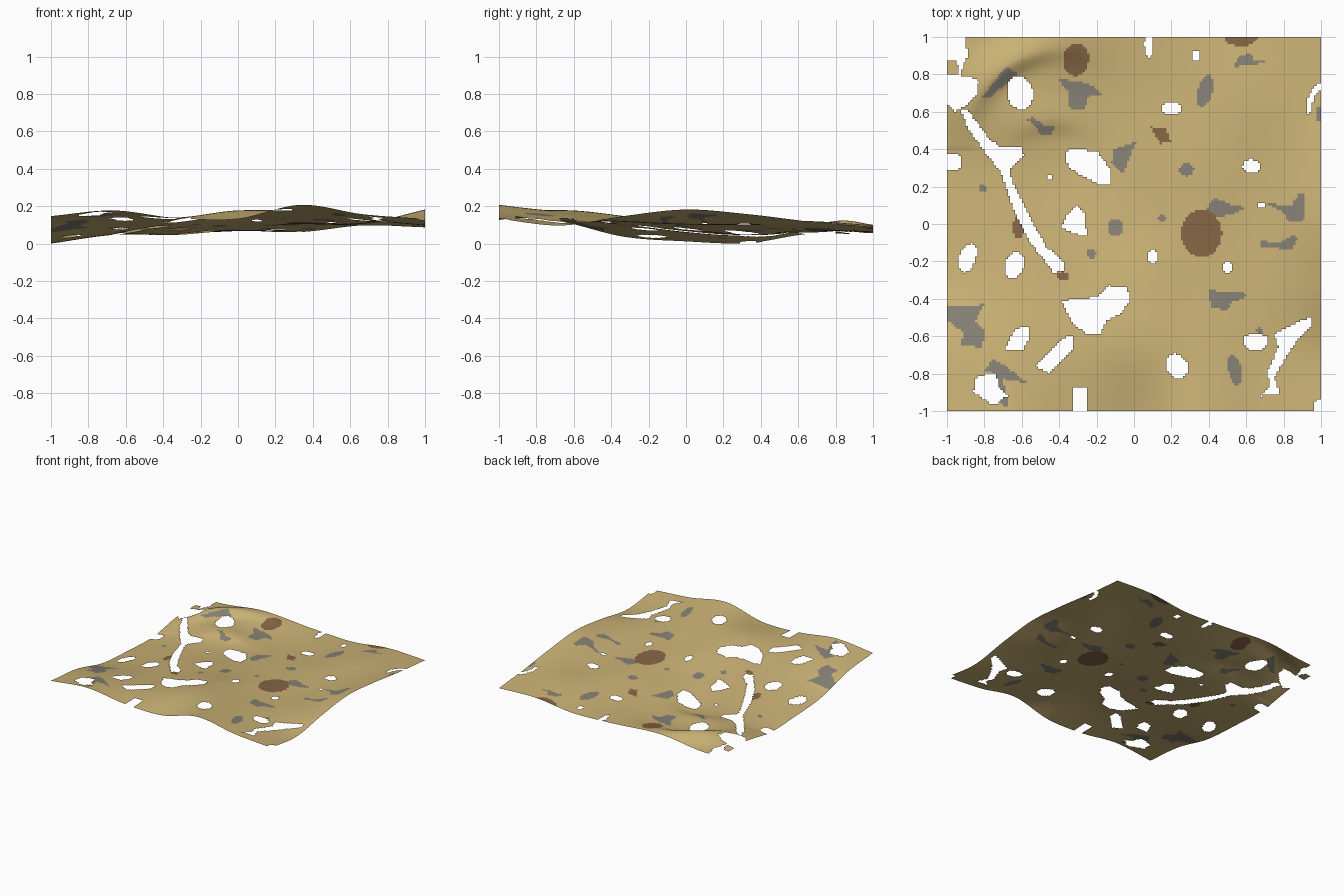
import bpy
import bmesh
import math

cube = bpy.data.objects.get("Cube")
if cube:
    bpy.data.objects.remove(cube)

CELLS = 160

# Rolling height of the sheet on a coarse lattice, in hundredths, front row first
HEIGHTS = [
    [15, 18, 14, 13.5, 21, 16, 13.5],
    [12, 14, 14, 18, 17, 13, 10],
    [4, 9, 11, 15, 13, 12, 15],
    [1.5, 6, 8, 10, 11, 11, 18.5],
    [0.5, 5, 5, 8, 10, 11, 16],
    [5, 8, 6, 7, 8, 12, 12],
    [5.5, 7, 9, 7.5, 6.5, 10, 9],
]

# Oval patches: centre x, centre y, radius x, radius y, tilt (hundredths, degrees)
OVAL_HOLES = [
    (-61, 70, 7, 9, 15), (8, 96, 2.5, 7, 0), (33, 90, 2.5, 2.5, 0),
    (20, 62, 5, 3.5, 0), (63, 31, 5, 3.5, 0), (-45, 25, 1.5, 1.5, 0),
    (68, 10, 2.5, 1, 0), (10, -18, 2.5, 4, 0), (50, -23, 2.5, 3, 0),
    (-64, -22, 5, 7, -20), (-89, -18, 4.5, 8, -20), (23, -76, 5.5, 7, 20),
    (65, -63, 6.5, 5, 0), (-97, 33, 5, 5, 0), (99, -98, 3, 4, 0),
]
OVAL_GREY = [
    (38, 71, 4, 9, -15), (28, 29, 4, 3.5, 0), (-10, -2, 4, 5, 0),
    (-23, -16, 2.5, 2.5, 0), (-81, 19, 2, 2, 0), (15, 3, 2, 2, 0),
    (67, -57, 2, 1.5, 0), (54, -78, 3.5, 8.5, 12), (99, 59, 2, 4, 0),
]
OVAL_BROWN = [
    (-31, 88, 7, 9, -10), (57, 100, 9, 5, 0), (36, -5, 11, 13, 0),
    (-62, -2, 3, 6, 0), (-38, -28, 3, 2.5, 0),
]

# Irregular patches as outlines (hundredths)
LONG_TEAR = [
    (-93, 61), (-89, 61), (-77, 45), (-71, 41), (-60, 41), (-59, 36),
    (-67, 29), (-64, 20), (-57, 6), (-47, -12), (-37, -21), (-37, -25),
    (-43, -26), (-56, -9), (-64, 7), (-71, 28), (-78, 36), (-88, 50),
]
CORNER_TEARS = [
    [(-101, 101), (-90, 101), (-89, 90), (-93, 80), (-95, 87), (-101, 88)],
    [(-101, 80), (-87, 79), (-83, 76), (-84, 69), (-90, 63), (-96, 60), (-101, 66)],
    [(95, -50), (95, -54), (88, -61), (81, -72), (75, -82), (78, -91),
     (68, -92), (73, -86), (71, -80), (77, -66), (75, -59), (86, -53)],
    [(92, 58), (95, 60), (96, 68), (101, 72), (101, 76), (96, 74), (93, 67)],
]
INNER_HOLES = [
    [(-37, 38), (-34, 40), (-20, 39), (-13, 30), (-12, 21), (-19, 21), (-26, 25), (-35, 30)],
    [(-31, 10), (-27, 7), (-25, -7), (-33, -5), (-39, -2), (-36, 5)],
    [(-39, -41), (-20, -39), (-14, -33), (-4, -34), (-2, -40), (-6, -47),
     (-15, -52), (-18, -59), (-25, -59), (-33, -53)],
    [(-57, -54), (-64, -57), (-69, -67), (-60, -68), (-56, -61)],
    [(-32, -60), (-33, -67), (-45, -80), (-53, -76), (-45, -68), (-38, -61)],
    [(-84, -81), (-74, -80), (-72, -87), (-68, -92), (-75, -97), (-86, -90)],
    [(-33, -88), (-25, -88), (-25, -99.5), (-33, -99.5)],
]
BACK_GREY = [
    [(-81, 68), (-77, 68), (-62, 80), (-68, 84), (-74, 77)],
    [(-41, 78), (-24, 75), (-17, 69), (-24, 68), (-27, 61), (-35, 62), (-35, 70)],
    [(53, 84), (56, 90), (63, 91), (64, 88), (70, 88), (69, 86)],
    [(-58, 56), (-54, 57), (-48, 53), (-42, 53), (-44, 47), (-50, 47), (-52, 52)],
    [(1, 44), (-11, 40), (-12, 33), (-6, 26), (-2, 36)],
    [(43, 14), (53, 10), (60, 9), (53, 5), (40, 3), (38, 7)],
    [(71, 11), (84, 10), (88, 16), (91, 16), (91, 2), (83, 1), (79, 7)],
]
FRONT_GREY = [
    [(67, -9), (78, -10), (85, -6), (87, -8), (84, -14), (68, -12)],
    [(40, -35), (46, -36), (60, -37), (60, -39), (52, -42), (50, -46), (41, -45)],
    [(-101, -44), (-80, -43), (-85, -52), (-80, -57), (-81, -66),
     (-93, -65), (-91, -58), (-101, -51)],
    [(-80, -78), (-75, -72), (-70, -75), (-57, -85), (-70, -83),
     (-67, -99), (-72, -95), (-75, -80)],
]
BACK_BROWN = [[(9, 52), (17, 51), (20, 44), (14, 43)]]


def oval_outline(cx, cy, rx, ry, tilt, sides=14):
    """Turn an oval into an outline so every patch is tested the same way."""
    c, s = math.cos(math.radians(tilt)), math.sin(math.radians(tilt))
    ring = [math.tau * i / sides for i in range(sides)]
    return [(cx + rx * math.cos(t) * c - ry * math.sin(t) * s,
             cy + rx * math.cos(t) * s + ry * math.sin(t) * c) for t in ring]


def with_bounds(outlines):
    boxes = []
    for line in outlines:
        xs, ys = zip(*line)
        boxes.append((line, min(xs), max(xs), min(ys), max(ys)))
    return boxes


def covered(x, y, patches):
    """True when the point lies inside any patch outline."""
    for line, left, right, low, high in patches:
        if not (left <= x <= right and low <= y <= high):
            continue
        inside = False
        for (ax, ay), (bx, by) in zip(line, line[1:] + line[:1]):
            if (ay > y) != (by > y) and x < ax + (bx - ax) * (y - ay) / (by - ay):
                inside = not inside
        if inside:
            return True
    return False


def spline(values, t):
    """Smooth curve through evenly spaced values, t running from 0 to 1."""
    last = len(values) - 1
    i = min(int(t * last), last - 1)
    f = t * last - i
    b, c = values[i], values[i + 1]
    a = values[i - 1] if i > 0 else 2 * b - c
    d = values[i + 2] if i + 2 <= last else 2 * c - b
    return b + f / 2 * (c - a + f * (2 * a - 5 * b + 4 * c - d + f * (3 * (b - c) + d - a)))


def arc_fold(x, y, cx, cy, radius, facing, rise):
    """A soft crease that follows part of a circle."""
    d = math.hypot(x - cx, y - cy)
    turn = math.atan2(y - cy, x - cx) - math.radians(facing)
    width = 0.07 if d < radius else 0.11
    return rise * math.exp(-((d - radius) / width) ** 2 - (turn / 0.6) ** 2)


def height(x, y):
    u, v = min(max((x + 1) / 2, 0), 1), min(max((y + 1) / 2, 0), 1)
    z = spline([spline(row, u) for row in HEIGHTS], v) / 100
    z += arc_fold(x, y, -0.38, 0.4, 0.54, 125, 0.05)
    z += arc_fold(x, y, -0.43, 0.2, 0.36, 95, 0.02)
    return z


def make_material(name, colour):
    mat = bpy.data.materials.new(name)
    mat.use_nodes = True
    mat.diffuse_color = colour
    shader = mat.node_tree.nodes["Principled BSDF"]
    shader.inputs["Base Color"].default_value = colour
    shader.inputs["Roughness"].default_value = 0.9
    return mat


holes = with_bounds([LONG_TEAR] + CORNER_TEARS + INNER_HOLES
                    + [oval_outline(*o) for o in OVAL_HOLES])
grey = with_bounds(BACK_GREY + FRONT_GREY + [oval_outline(*o) for o in OVAL_GREY])
brown = with_bounds(BACK_BROWN + [oval_outline(*o) for o in OVAL_BROWN])

# Flat grid, torn open and coloured cell by cell, then draped
bm = bmesh.new()
bmesh.ops.create_grid(bm, x_segments=CELLS, y_segments=CELLS, size=1)
torn = []
for face in bm.faces:
    face.smooth = True
    x, y, _ = face.calc_center_median() * 100
    if covered(x, y, holes):
        torn.append(face)
    elif covered(x, y, brown):
        face.material_index = 2
    elif covered(x, y, grey):
        face.material_index = 1
bmesh.ops.delete(bm, geom=torn, context="FACES")
for vert in bm.verts:
    vert.co.z = height(vert.co.x, vert.co.y)
lowest = min(vert.co.z for vert in bm.verts)
for vert in bm.verts:
    vert.co.z -= lowest

mesh = bpy.data.meshes.new("torn_cloth_sheet")
bm.to_mesh(mesh)
bm.free()
for name, colour in (("sand_cloth", (0.6, 0.45, 0.18, 1)),
                     ("grey_patch", (0.24, 0.22, 0.18, 1)),
                     ("brown_patch", (0.24, 0.13, 0.06, 1))):
    mesh.materials.append(make_material(name, colour))
sheet = bpy.data.objects.new("torn_cloth_sheet", mesh)
bpy.context.collection.objects.link(sheet)
